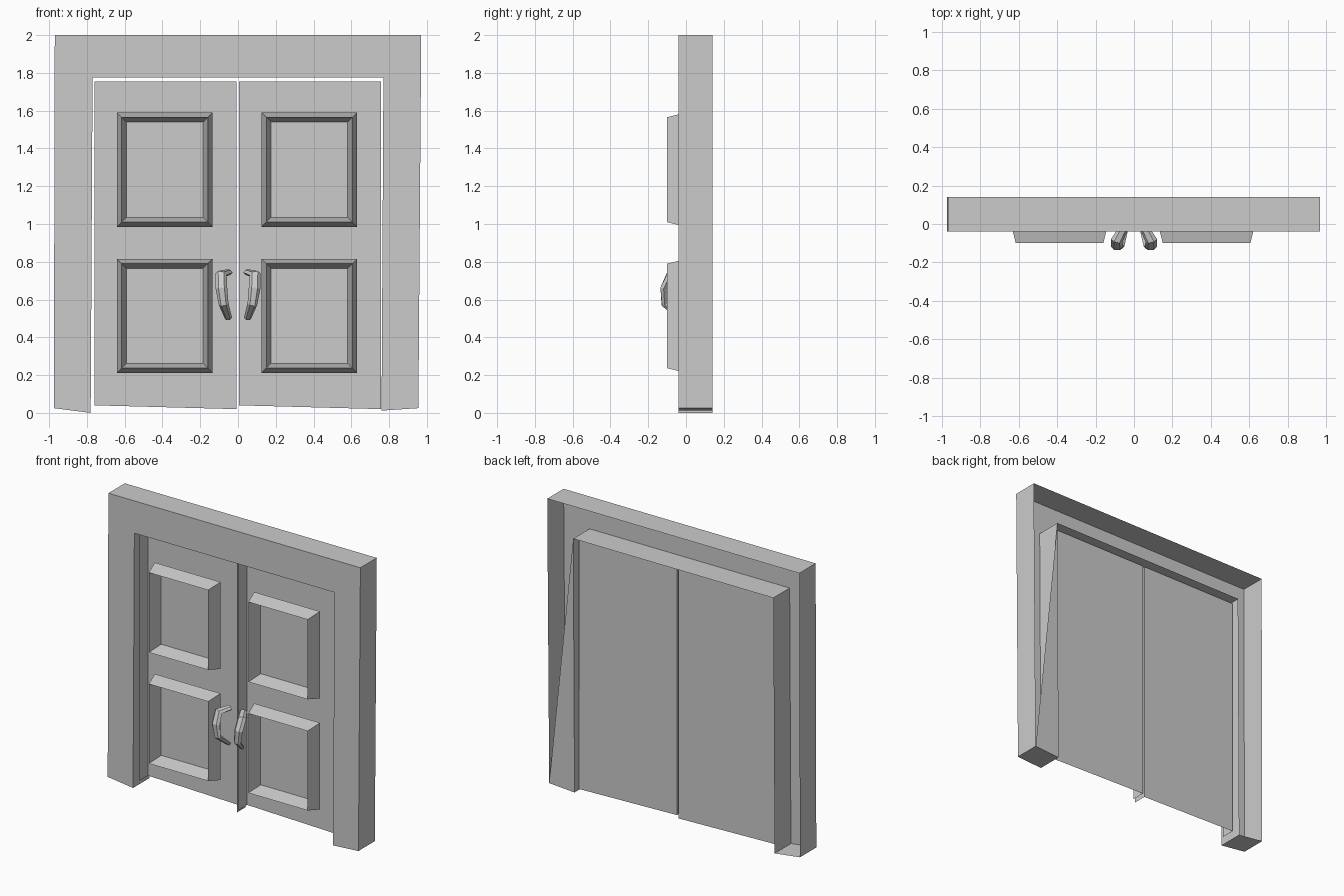
import bpy, bmesh
from math import cos, sin, tau
from mathutils import Vector

cube = bpy.data.objects.get("Cube")
if cube:
    bpy.data.objects.remove(cube, do_unlink=True)

grey = bpy.data.materials.new("light_grey")
grey.use_nodes = True
grey.diffuse_color = (0.6, 0.6, 0.6, 1)
grey.node_tree.nodes["Principled BSDF"].inputs["Base Color"].default_value = (0.6, 0.6, 0.6, 1)


def build(name, verts, faces):
    mesh = bpy.data.meshes.new(name)
    mesh.from_pydata(verts, [], faces)
    mesh.materials.append(grey)
    bm = bmesh.new()
    bm.from_mesh(mesh)
    bmesh.ops.recalc_face_normals(bm, faces=bm.faces)
    bm.to_mesh(mesh)
    bm.free()
    obj = bpy.data.objects.new(name, mesh)
    bpy.context.collection.objects.link(obj)
    return obj


def bridge(a, b, n):
    """Quads between two closed rings of n vertices starting at a and b."""
    return [(a + i, a + (i + 1) % n, b + (i + 1) % n, b + i) for i in range(n)]


# Door frame: front face, walls running back, open at the rear
FRONT, BACK = -0.04, 0.14
outline = [(-0.975, 0.025), (-0.97, 2), (0.97, 2), (0.955, 0.025),
           (0.76, 0.012), (0.77, 1.775), (-0.77, 1.775), (-0.78, 0)]
n = len(outline)
verts = [(x, y, z) for y in (FRONT, BACK) for x, z in outline]
faces = [tuple(range(n))] + bridge(0, n, n)
faces.append((n + 3, n + 4, n + 5))  # rear gusset on the left leg
build("door_frame", verts, faces)

# Doors: a rear panel with side edges reaching forward
DOOR_FRONT, DOOR_BACK = 0.0, 0.095


def door(name, x0, x1, top):
    corners = [(x0, 0.04), (x0, top), (x1, top), (x1, 0.02)]
    v = [(x, y, z) for y in (DOOR_FRONT, DOOR_BACK) for x, z in corners]
    build(name, v, [(4, 5, 6, 7), (0, 1, 5, 4), (2, 3, 7, 6)])


door("right_door", -0.76, -0.009, 1.755)
door("left_door", 0.004, 0.757, 1.755)


# Raised mouldings: three nested rectangles around a flat inner panel
def moulding(name, cx, z0, z1, half=0.253):
    v = []
    for inset, y in ((0, DOOR_FRONT), (0.025, -0.1), (0.05, DOOR_FRONT)):
        w, lo, hi = half - inset, z0 + inset, z1 - inset
        v += [(cx - w, y, lo), (cx - w, y, hi), (cx + w, y, hi), (cx + w, y, lo)]
    build(name, v, bridge(0, 4, 4) + bridge(4, 8, 4) + [(8, 9, 10, 11)])


for side, cx in (("right", -0.388), ("left", 0.378)):
    moulding(side + "_upper_moulding", cx, 0.985, 1.59)
    moulding(side + "_lower_moulding", cx, 0.212, 0.815)


# Curved handles: six-sided tapering tubes
path = [((0.05, -0.015, 0.745), 0.024), ((0.09, -0.085, 0.735), 0.031),
        ((0.088, -0.118, 0.66), 0.031), ((0.076, -0.115, 0.575), 0.026),
        ((0.05, -0.03, 0.5), 0.019)]


def handle(name, side):
    pts = [Vector(p) for p, r in path]
    v, f = [], []
    for i, (p, r) in enumerate(path):
        along = (pts[min(i + 1, len(pts) - 1)] - pts[max(i - 1, 0)]).normalized()
        across = (Vector((1, 0, 0)) - along * along.x).normalized()
        depth = along.cross(across)
        for k in range(6):
            a = tau * k / 6
            q = pts[i] + across * r * cos(a) + depth * r * 0.65 * sin(a)
            v.append((q.x * side, q.y, q.z))
        if i:
            f += bridge(6 * i - 6, 6 * i, 6)
    last = 6 * (len(path) - 1)
    f += [tuple(range(6)), tuple(range(last, last + 6))]
    build(name, v, f)


handle("right_handle", -1)
handle("left_handle", 1)
